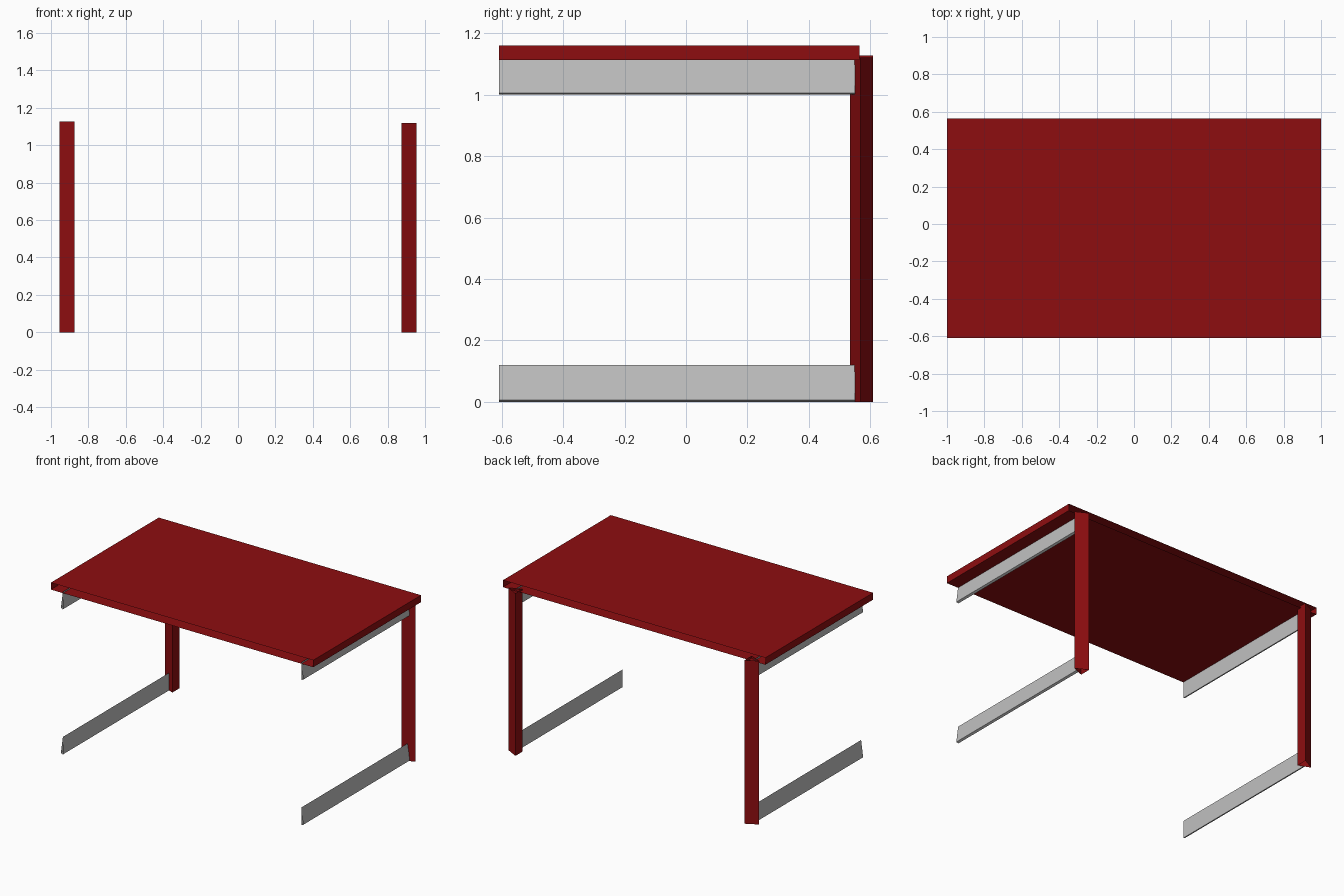
import bpy, bmesh
from mathutils import Vector

cube = bpy.data.objects.get("Cube")
if cube:
    bpy.data.objects.remove(cube, do_unlink=True)


def make_material(name, color):
    mat = bpy.data.materials.new(name)
    mat.use_nodes = True
    mat.diffuse_color = (*color, 1)
    node = next(n for n in mat.node_tree.nodes if n.type == 'BSDF_PRINCIPLED')
    node.inputs["Base Color"].default_value = (*color, 1)
    return mat


red = make_material("dark red", (0.27, 0.004, 0.005))
gray = make_material("light gray", (0.53, 0.53, 0.53))


def open_tube(name, profile, sweep, mat):
    """Sweep a closed profile along a vector, leaving both ends open."""
    bm = bmesh.new()
    start = [bm.verts.new(p) for p in profile]
    end = [bm.verts.new(Vector(p) + Vector(sweep)) for p in profile]
    n = len(profile)
    for i in range(n):
        j = (i + 1) % n
        bm.faces.new((start[i], start[j], end[j], end[i]))
    bmesh.ops.recalc_face_normals(bm, faces=bm.faces)
    mesh = bpy.data.meshes.new(name)
    bm.to_mesh(mesh)
    bm.free()
    mesh.materials.append(mat)
    obj = bpy.data.objects.new(name, mesh)
    bpy.context.scene.collection.objects.link(obj)
    return obj


FRONT = -0.609

# Table top: a flat rectangular sleeve running front to back
low, high = 1.112, 1.16
open_tube("table_top",
          [(-1, FRONT, low), (1, FRONT, low), (1, FRONT, high), (-1, FRONT, high)],
          (0, 1.174, 0), red)

for side, s, leg_height in (("left", 1, 1.12), ("right", -1, 1.127)):
    # Triangular back leg, pointing outward
    open_tube(f"{side}_back_leg",
              [(s * 0.874, 0.533, 0), (s * 0.955, 0.567, 0), (s * 0.874, 0.609, 0)],
              (0, 0, leg_height), red)

    # Thin triangular rails: floor runner and top support
    for part, z in (("floor_runner", 0), ("top_support", 1)):
        open_tube(f"{side}_{part}",
                  [(s * 0.909, FRONT, z), (s * 0.924, FRONT, z + 0.006),
                   (s * 0.909, FRONT, z + 0.121)],
                  (0, 1.159, 0), gray)
